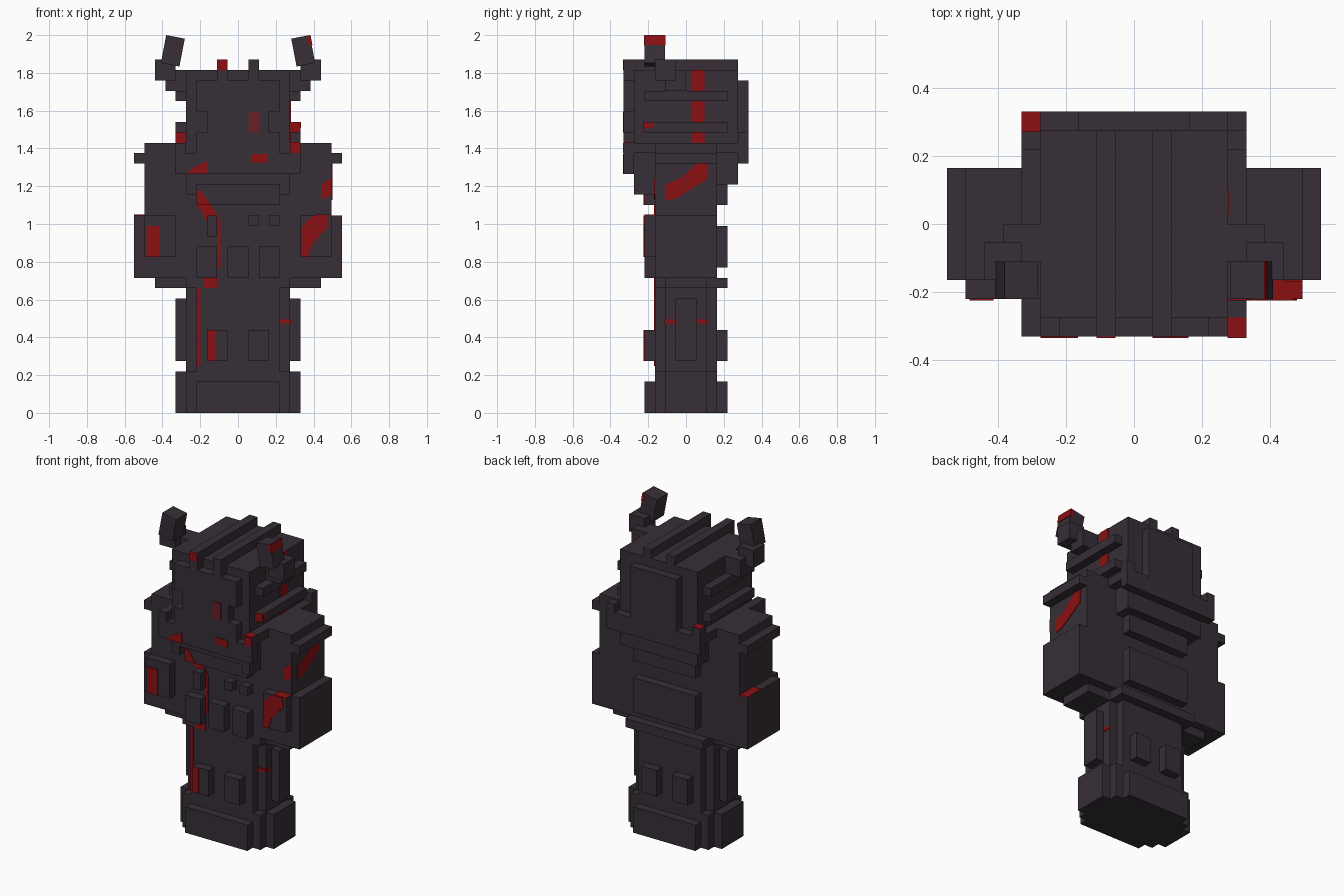
import bpy
import bmesh
from mathutils import Matrix, Vector

U = 0.055       # block unit
THIN = 0.08     # plate thickness in units

if "Cube" in bpy.data.objects:
    bpy.data.objects.remove(bpy.data.objects["Cube"], do_unlink=True)


def material(name, rgb):
    mat = bpy.data.materials.new(name)
    mat.use_nodes = True
    mat.diffuse_color = (*rgb, 1)
    mat.node_tree.nodes["Principled BSDF"].inputs["Base Color"].default_value = (*rgb, 1)
    return mat


DARK = material("dark plum armour", (0.038, 0.028, 0.038))
RED = material("blood red", (0.26, 0.005, 0.006))
FADED = material("faded red", (0.14, 0.014, 0.02))


def finish(name, bm, mat):
    bmesh.ops.recalc_face_normals(bm, faces=bm.faces)
    mesh = bpy.data.meshes.new(name)
    bm.to_mesh(mesh)
    bm.free()
    mesh.materials.append(mat)
    obj = bpy.data.objects.new(name, mesh)
    bpy.context.collection.objects.link(obj)
    return obj


def box(name, x, y, z, mat=DARK):
    """Block from three (low, high) ranges in units."""
    spans = [Vector(p) * U for p in (x, y, z)]
    bm = bmesh.new()
    bmesh.ops.create_cube(bm, size=1)
    for v in bm.verts:
        v.co = [s[0] if c < 0 else s[1] for s, c in zip(spans, v.co)]
    return finish(name, bm, mat)


def slab(name, half_x, y, z):
    """Block centred on x."""
    return box(name, (-half_x, half_x), y, z)


def pair(name, x, y, z):
    """Block and its mirror on the other side."""
    box("left_" + name, x, y, z)
    box("right_" + name, (-x[1], -x[0]), y, z)


def paint(name, axis, depth, pts, mat=RED):
    """Thin plate on the plane where the given axis equals depth."""
    sign = -1 if depth < 0 else 1
    bm = bmesh.new()
    verts = []
    for p in pts:
        co = list(p)
        co.insert(axis, depth)
        verts.append(bm.verts.new(Vector(co) * U))
    face = bm.faces.new(verts)
    ext = bmesh.ops.extrude_face_region(bm, geom=[face])
    shift = Vector((0, 0, 0))
    shift[axis] = sign * THIN * U
    for g in ext["geom"]:
        if isinstance(g, bmesh.types.BMVert):
            g.co += shift
    return finish(name, bm, mat)


def patch(name, axis, depth, a, b, mat=RED):
    """Rectangular painted plate."""
    paint(name, axis, depth, [(a[0], b[0]), (a[1], b[0]), (a[1], b[1]), (a[0], b[1])], mat)


X, Y, Z = 0, 1, 2

# Boots and legs
slab("boot_plate", 4, (-4, 4), (0, 3))
slab("boot_core", 5, (-3, 3), (0, 4))
slab("boot_sides", 6, (-2, 2), (0, 4))
slab("leg_core", 4, (-3, 3), (4, 12))
slab("leg_sides", 5, (-2, 2), (4, 12))
pair("thigh_plate", (5, 6), (-1, 1), (5, 11))
for side, y in (("front", (-4, -3)), ("back", (3, 4))):
    pair(side + "_shin_plate", (1, 3), y, (5, 8))

# Torso, belt and pouches
slab("torso", 5, (-3, 3), (12, 26))
slab("back_belt", 5, (3, 4), (12, 13))
slab("back_plate", 4, (3, 4), (14, 18))
pair("belly_plate", (2, 4), (-4, -3), (13, 16))
slab("middle_belly_plate", 1, (-4, -3), (13, 16))
box("chest_pouch", (-3, -2), (-4, -3), (17, 19))
for n, x in (("inner", 1), ("outer", 3)):
    box(n + "_chest_stud", (x, x + 1), (-4, -3), (18, 19))

# Stepped collar
slab("lower_chest_tier", 4, (-4, -3), (20, 22))
slab("upper_chest_tier", 5, (-5, -3), (22, 23))
pair("chest_tier_end", (4, 5), (-5, -3), (21, 23))
slab("front_collar", 5, (-6, -3), (23, 25))
pair("collar_corner", (5, 6), (-6, -5), (23, 26))
pair("side_collar", (5, 6), (-5, 5), (25, 26))
slab("lower_back_tier", 4, (3, 4), (20, 22))
slab("upper_back_tier", 5, (3, 5), (22, 24))
slab("back_collar", 6, (5, 6), (24, 26))
pair("back_collar_corner", (5, 6), (5, 6), (26, 27))

# Arms
pair("arm", (5, 9), (-3, 3), (13, 26))
pair("hand", (5, 8), (-2, 2), (12, 13))
pair("gauntlet", (8, 10), (-3, 3), (13, 19))
pair("gauntlet_front", (6, 9), (-4, -3), (15, 19))
pair("shoulder_ridge", (9, 10), (-3, 3), (24, 25))

# Helmet with notched face plate
slab("helmet", 5, (-5, 5), (24, 33))
slab("brow_plate", 4, (-6, -5), (29, 32))
slab("eye_plate", 3, (-6, -5), (27, 29))
slab("jaw_plate", 4, (-6, -5), (24, 27))
slab("helmet_back_plate", 3, (5, 6), (26, 32))
pair("crest", (1, 2), (-6, 5), (33, 34))
pair("crest_front", (1, 2), (-6, -5), (32, 33))
for n, z in (("lower", 27), ("upper", 30)):
    pair(n + "_helmet_bar", (5, 6), (-4, 4), (z, z + 1))

# Horns
pair("horn_base", (5, 7), (-2, 0), (31, 33))
pair("horn_middle", (6, 8), (-3, -1), (32, 34))


def horn_block(name, side, size, offset, mat):
    bm = bmesh.new()
    bmesh.ops.create_cube(bm, size=1)
    local = Matrix.Translation(offset) @ Matrix.Diagonal((*size, 1))
    place = Matrix.Translation((side * 0.345, -3 * U, 1.917))
    bm.transform(place @ Matrix.Rotation(-side * 0.19, 4, "Y") @ local)
    finish(name, bm, mat)


for name, side in (("left", 1), ("right", -1)):
    horn_block(name + "_horn_tip", side, (0.1, 0.11, 0.15), (0, 0, 0), DARK)
horn_block("horn_stain", 1, (0.02, 0.114, 0.052), (0.044, 0, 0.047), RED)

# Red paint on the head
patch("eye", Y, -6, (1, 2), (27, 29), FADED)
patch("crest_end", Y, -6, (-2, -1), (33, 34))
patch("jaw_stain", Y, -6, (1.3, 2.9), (24.1, 24.9))
paint("collar_stain", Y, -6, [(-5, 23), (-3, 23), (-3, 24.2), (-4, 23.8)])
for n, z in (("low", 26), ("middle", 28), ("high", 31)):
    top = {26: 27, 28: 30, 31: 33}[z]
    patch(n + "_helmet_stripe", X, 5, (0.5, 1.8), (z, top))
patch("bar_end", Y, -4, (5, 6), (27, 28))
patch("bar_side", X, 6, (-4, -3.2), (27.4, 28))
patch("collar_corner_front", Y, -6, (5, 6), (25, 26))
patch("collar_corner_top", Z, 26, (5, 6), (-6, -5))
patch("rear_corner_top", Z, 27, (-6, -5), (5, 6))
patch("rear_corner_front", Y, 5 - THIN, (-6, -5), (26, 27))

# Red paint on the torso and legs
paint("chest_slash", Y, -4, [(-4, 20), (-2.6, 20), (-3.6, 21.4), (-4, 21.4)])
paint("belly_slash", Y, -3, [(-4, 20), (-2.6, 20), (-1.7, 18.5), (-1.7, 14),
                             (-2, 14), (-2, 17), (-3, 17), (-3, 18.5)])
patch("belt_stain", Y, -3, (-3.3, -2), (12, 13))
patch("leg_line", Y, -3, (-4, -3.6), (4.5, 12))
patch("shin_stripe", Y, -4, (-3, -2.2), (5, 8))
patch("leg_front_mark", Y, -2, (4, 5), (8.6, 9))
for n, y in (("front", -2), ("rear", 1)):
    patch(n + "_leg_side_mark", X, 5, (y, y + 1), (8.6, 9))

# Red paint on the arms
patch("right_gauntlet_stain", Y, -4, (-8.8, -7.5), (15, 18))
patch("right_gauntlet_top", Z, 19, (-10, -9), (0.5, 3))
paint("left_gauntlet_slash", Y, -4, [(6, 15), (6.7, 15), (7.2, 16.3), (8.7, 18),
                                     (8.5, 19), (7.2, 19), (6.2, 18)])
patch("left_gauntlet_top", Z, 19, (7.4, 9), (-4, -3))
paint("arm_front_stain", Y, -3, [(8, 20.5), (9, 21), (9, 22.6), (8, 22)])
paint("arm_side_slash", X, 9, [(-2, 20.5), (-1, 20.6), (2, 22.5), (2, 24),
                               (1, 24), (-0.5, 22.6), (-2, 22)])
